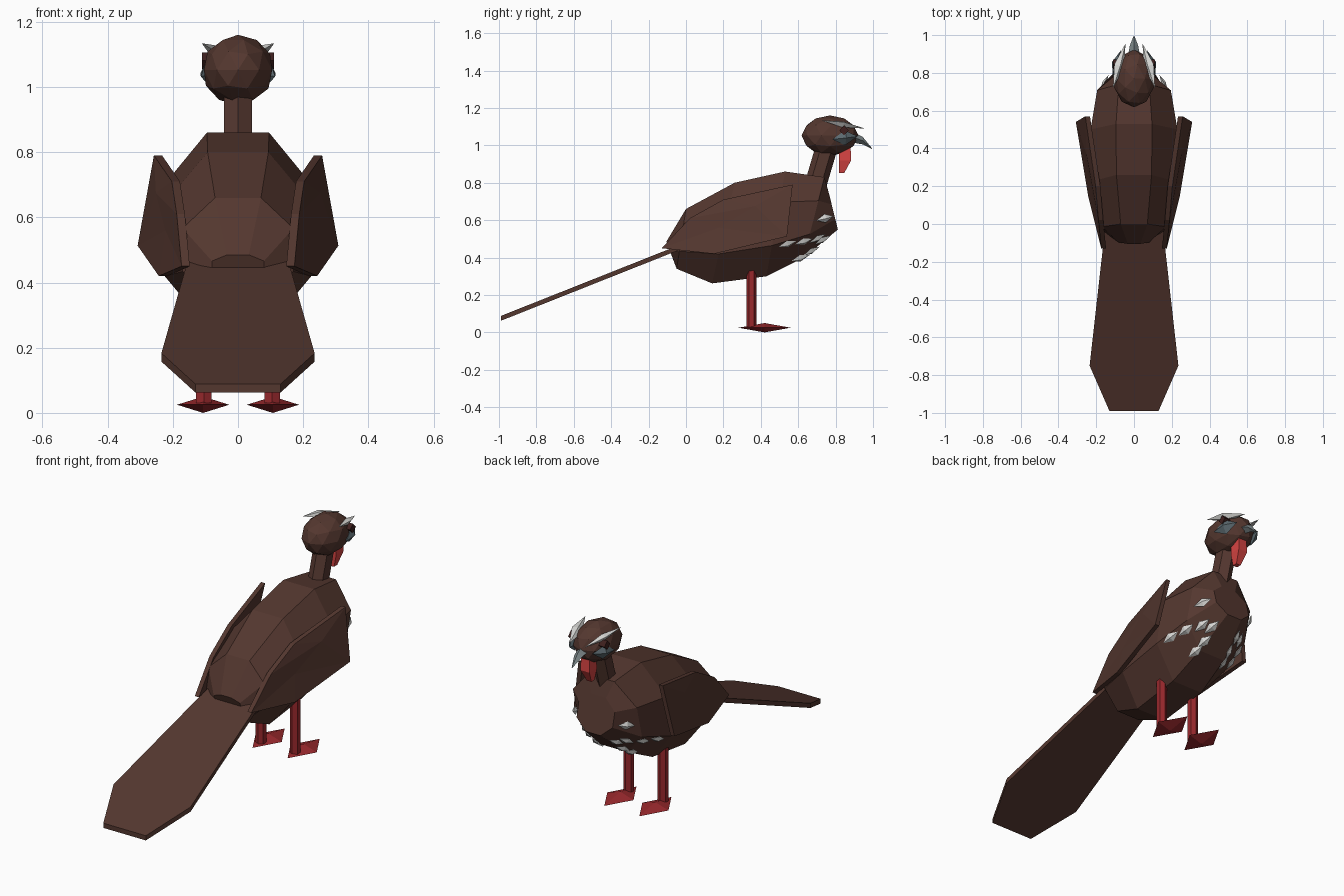
import bpy, bmesh, math
from mathutils import Vector, Matrix
from mathutils.bvhtree import BVHTree

if "Cube" in bpy.data.objects:
    bpy.data.objects.remove(bpy.data.objects["Cube"])


def material(name, r, g, b):
    m = bpy.data.materials.new(name)
    lin = [(c / 255 / 12.92) if c < 11 else ((c / 255 + 0.055) / 1.055) ** 2.4 for c in (r, g, b)]
    m.diffuse_color = (*lin, 1)
    m.use_nodes = True
    m.node_tree.nodes["Principled BSDF"].inputs["Base Color"].default_value = m.diffuse_color
    return m


BROWN = material("dark_brown", 84, 55, 47)
LEG_RED = material("leg_red", 152, 40, 44)
WATTLE_RED = material("wattle_red", 214, 68, 66)
WHITE = material("feather_white", 215, 215, 212)
GREY = material("beak_grey", 120, 130, 132)
SLATE = material("slate_grey", 92, 106, 112)
EYE = material("eye_brown", 62, 32, 30)


def finish(name, bm, mat):
    bmesh.ops.recalc_face_normals(bm, faces=bm.faces)
    me = bpy.data.meshes.new(name)
    bm.to_mesh(me)
    bm.free()
    me.materials.append(mat)
    ob = bpy.data.objects.new(name, me)
    bpy.context.collection.objects.link(ob)
    return ob


def loft(name, rings, mat):
    """Skin a list of equal-length rings and cap both ends."""
    bm = bmesh.new()
    vs = [[bm.verts.new(p) for p in ring] for ring in rings]
    n = len(vs[0])
    for a, b in zip(vs, vs[1:]):
        for i in range(n):
            j = (i + 1) % n
            bm.faces.new((a[i], a[j], b[j], b[i]))
    bm.faces.new(vs[0])
    bm.faces.new(vs[-1])
    return finish(name, bm, mat)


def diamond(name, center, axes, mat):
    """Eight-faced double pyramid with three half-axis vectors."""
    c = Vector(center)
    a, b, d = (Vector(v) for v in axes)
    bm = bmesh.new()
    for s in (a, -a):
        bm.verts.new(c + s)
    ring = [bm.verts.new(c + v) for v in (b, d, -b, -d)]
    bm.verts.ensure_lookup_table()
    for i in range(4):
        for tip in bm.verts[:2]:
            bm.faces.new((tip, ring[i], ring[(i + 1) % 4]))
    return finish(name, bm, mat)


def both_sides(ob):
    m = ob.modifiers.new("mirror", 'MIRROR')
    m.use_mirror_merge = False
    return ob


# Body: tilted octagonal rings given by top point, bottom point and half width
def body_ring(yt, zt, yb, zb, w):
    pts = []
    for k in range(8):
        a = math.radians(22.5 + 45 * k)
        t = (math.sin(a) / math.sin(math.radians(67.5)) + 1) / 2
        pts.append((w * math.cos(a) / math.cos(math.radians(22.5)),
                    yb + (yt - yb) * t, zb + (zt - zb) * t))
    return pts


body = loft("body", [body_ring(*r) for r in (
    (-0.105, 0.485, -0.08, 0.42, 0.08),
    (0.0, 0.66, -0.05, 0.34, 0.17),
    (0.26, 0.80, 0.14, 0.262, 0.225),
    (0.53, 0.86, 0.43, 0.30, 0.23),
    (0.74, 0.83, 0.63, 0.40, 0.195),
    (0.765, 0.74, 0.812, 0.55, 0.11))], BROWN)

# Neck
loft("neck", [[(0.05 * math.sin(k * math.pi / 3), y + 0.055 * math.cos(k * math.pi / 3),
                z - 0.02 * math.cos(k * math.pi / 3)) for k in range(6)]
              for y, z in ((0.69, 0.78), (0.755, 1.0))], BROWN)

# Head
bm = bmesh.new()
bmesh.ops.create_icosphere(bm, subdivisions=2, radius=1, matrix=Matrix.LocRotScale(
    Vector((0, 0.77, 1.052)), None, Vector((0.11, 0.152, 0.108))))
head = finish("head", bm, BROWN)

# Beak: four-sided hooked spike
loft("beak", [[(s * w, y, z + h) for s, h in ((0, t), (1, 0), (0, -t), (-1, 0))]
              for y, z, w, t in ((0.89, 1.045, 0.032, 0.03), (0.945, 1.025, 0.022, 0.02),
                                 (0.995, 0.982, 0.002, 0.002))], GREY)

# Wattle hanging under the beak
loft("wattle", [[(sx * w, y + sy * d, z) for sx, sy in ((1, 1), (-1, 1), (-1, -1), (1, -1))]
                for y, z, w, d in ((0.85, 0.99, 0.025, 0.03), (0.85, 0.92, 0.028, 0.033),
                                   (0.832, 0.852, 0.014, 0.014))], WATTLE_RED)

# Face patches, eyes and brow feathers
both_sides(diamond("cheek_patch", (0.092, 0.85, 1.04),
                   ((-0.022, 0.068, 0.008), (0.006, 0, 0.04), (0.024, 0.008, 0)), SLATE))
bm = bmesh.new()
bmesh.ops.create_cube(bm, size=0.036, matrix=Matrix.Translation((0.093, 0.845, 1.08))
                      @ Matrix.Rotation(0.75, 4, 'X'))
both_sides(finish("eye", bm, EYE))
both_sides(diamond("brow", (0.078, 0.838, 1.112),
                   ((-0.033, 0.118, -0.022), (0.026, 0.008, 0.012), (-0.006, 0, 0.016)), WHITE))

# Wings: leaning plates with a shallow ridge on the outer face
outline = [(0.165, -0.13, 0.45), (0.18, 0.02, 0.61), (0.195, 0.20, 0.71),
           (0.25, 0.57, 0.79), (0.30, 0.54, 0.513), (0.235, 0.15, 0.42)]
bm = bmesh.new()
outer = [bm.verts.new((x + 0.008, y, z)) for x, y, z in outline]
inner = [bm.verts.new((x - 0.017, y, z)) for x, y, z in outline]
ridge = bm.verts.new((0.252, 0.37, 0.675))
mid = bm.verts.new((0.223, 0.175, 0.56))
for i in range(6):
    j = (i + 1) % 6
    bm.faces.new((outer[i], outer[j], inner[j], inner[i]))
bm.faces.new(inner)
for f in ((0, 1, mid), (1, 2, ridge), (2, 3, ridge), (3, 4, ridge), (4, 5, mid), (5, 0, mid)):
    bm.faces.new((outer[f[0]], outer[f[1]], f[2]))
bm.faces.new((outer[1], ridge, mid))
bm.faces.new((ridge, outer[4], mid))
both_sides(finish("wing", bm, BROWN))

# Tail: sloping flat fan
loft("tail", [[(x, y, 0.468 + 0.397 * y + dz) for x, y in (
    (0.145, 0.05), (0.235, -0.75), (0.13, -0.99), (-0.13, -0.99), (-0.235, -0.75), (-0.145, 0.05))]
    for dz in (-0.013, 0.013)], BROWN)

# Legs and feet
both_sides(loft("leg", [[(0.105 + 0.027 * math.cos(k * math.pi / 3 + math.pi / 6),
                          0.35 + 0.027 * math.sin(k * math.pi / 3 + math.pi / 6), z)
                         for k in range(6)] for z in (0.03, 0.34)], LEG_RED))
both_sides(diamond("foot", (0.107, 0.42, 0.025),
                   ((0, 0, 0.025), (0.08, 0, 0), (0, 0.14, 0)), LEG_RED))

# Breast feathers set on the body surface
tree = BVHTree.FromPolygons([v.co for v in body.data.vertices],
                            [p.vertices[:] for p in body.data.polygons])
for y, z in ((0.74, 0.61), (0.54, 0.475), (0.63, 0.49), (0.70, 0.505),
             (0.75, 0.475), (0.61, 0.40), (0.69, 0.415)):
    hit, n, _, _ = tree.ray_cast(Vector((1, y, z)), Vector((-1, 0, 0)))
    if hit is None:
        hit, n, _, _ = tree.find_nearest(Vector((0.1, y, z)))
    along = (Vector((0, 1, 0.15)) - n * n.y * 0.7).normalized()
    up = n.cross(along).normalized()
    both_sides(diamond("breast_feather", hit + n * 0.005,
                       (along * 0.052, up * 0.024, n * 0.014), WHITE))
